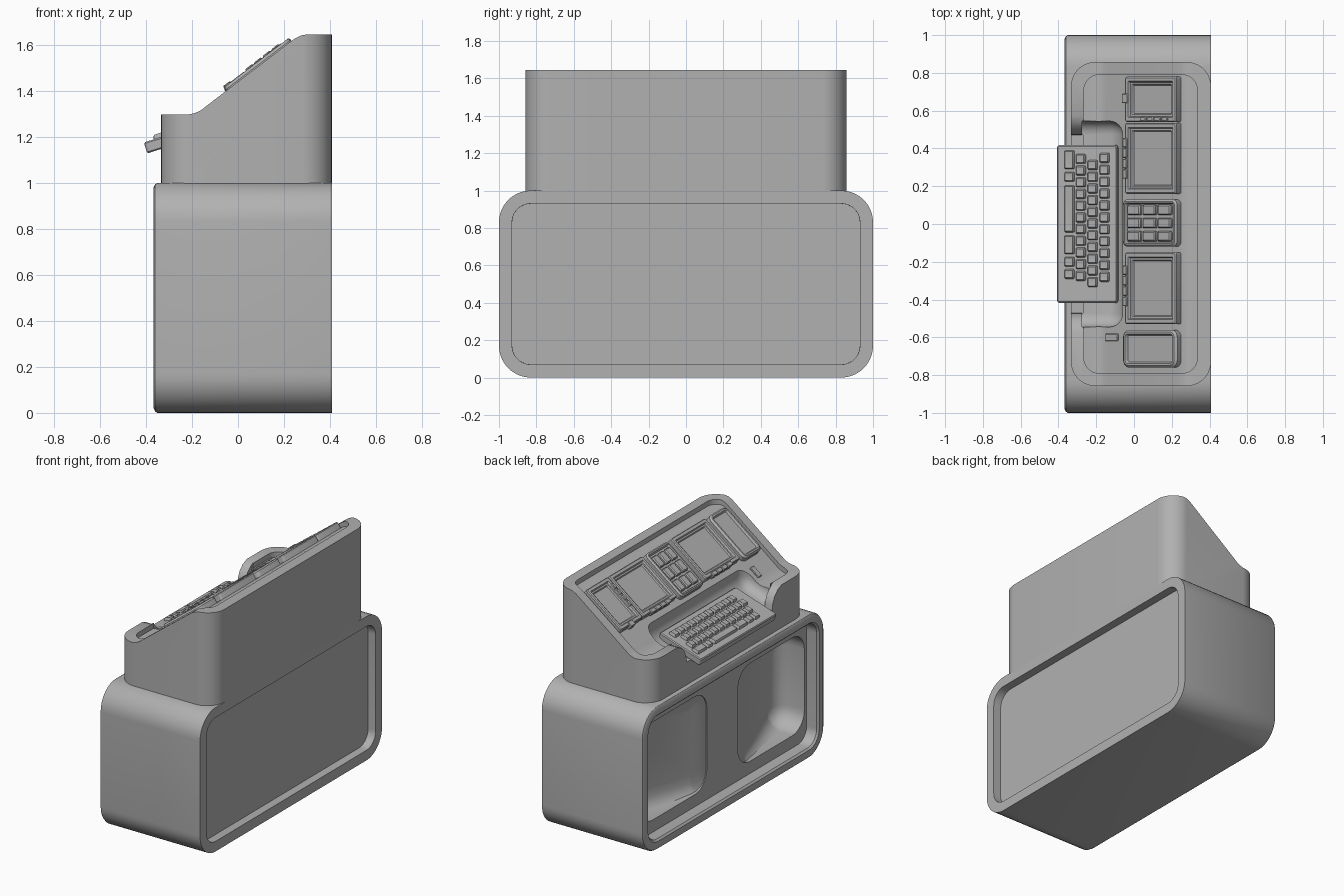
import bpy, bmesh, math
from mathutils import Matrix, Vector

if "Cube" in bpy.data.objects:
    bpy.data.objects.remove(bpy.data.objects["Cube"])

SIDE = Matrix(((0, 0, 1, 0), (1, 0, 0, 0), (0, 1, 0, 0), (0, 0, 0, 1)))  # u=y, v=z, w=x
FLAT = Matrix.Identity(4)
SLOPE = math.atan(0.765)
PANEL = Matrix.Translation((0, 0, 1.461)) @ Matrix.Rotation(-SLOPE, 4, 'Y')
KEYS = Matrix.Translation((-0.25, 0, 1.227)) @ Matrix.Rotation(-math.radians(18), 4, 'Y')
grey = bpy.data.materials.new('dark_grey')
grey.diffuse_color = (0.44, 0.44, 0.44, 1)
grey.use_nodes = True
grey.node_tree.nodes["Principled BSDF"].inputs["Base Color"].default_value = grey.diffuse_color


def rounded(w, h, r, seg):
    r = max(r, 0.003)
    pts = []
    for i, (sx, sy) in enumerate(((1, 1), (-1, 1), (-1, -1), (1, -1))):
        for k in range(seg + 1):
            a = math.pi / 2 * (i + k / seg)
            pts.append((sx * (w / 2 - r) + r * math.cos(a), sy * (h / 2 - r) + r * math.sin(a)))
    return pts


def finish(name, bm):
    bmesh.ops.recalc_face_normals(bm, faces=bm.faces[:])
    me = bpy.data.meshes.new(name)
    bm.to_mesh(me)
    bm.free()
    me.materials.append(grey)
    ob = bpy.data.objects.new(name, me)
    bpy.context.collection.objects.link(ob)
    return ob


def activate(ob):
    bpy.ops.object.select_all(action='DESELECT')
    ob.select_set(True)
    bpy.context.view_layer.objects.active = ob


def loft(name, rects, rings, mat, r=0.01, seg=4):
    """Rounded rectangles (u, v, w, h), skinned through rings of (inset, height)."""
    bm = bmesh.new()
    for u, v, w, h in rects:
        loops = [[bm.verts.new(mat @ Vector((u + p[0], v + p[1], z)))
                  for p in rounded(w - 2 * i, h - 2 * i, r - i, seg)] for i, z in rings]
        n = len(loops[0])
        for a, b in zip(loops, loops[1:]):
            for k in range(n):
                bm.faces.new((a[k], a[(k + 1) % n], b[(k + 1) % n], b[k]))
        bm.faces.new(loops[0])
        bm.faces.new(loops[-1])
    return finish(name, bm)


def prism(name, pts, lo, hi, dz=0, along_x=False):
    """Extrude an outline along y (points x, z) or along x (points y, z)."""
    bm = bmesh.new()
    a, b = ([bm.verts.new((t, p, z + dz) if along_x else (p, t, z + dz)) for p, z in pts]
            for t in (lo, hi))
    n = len(pts)
    bm.faces.new(a)
    bm.faces.new(b)
    for k in range(n):
        bm.faces.new((a[k], a[(k + 1) % n], b[(k + 1) % n], b[k]))
    return finish(name, bm)


def boolean(ob, cutter, op='DIFFERENCE'):
    activate(ob)
    m = ob.modifiers.new('cut', 'BOOLEAN')
    m.object, m.operation, m.solver = cutter, op, 'EXACT'
    bpy.ops.object.modifier_apply(modifier=m.name)
    bpy.data.objects.remove(cutter)


def on_slope(x0, x1, y0, y1):
    """Top-view rectangle to sloped panel coordinates."""
    c = math.cos(SLOPE)
    return ((x0 + x1) / 2 / c, (y0 + y1) / 2, (x1 - x0) / c, y1 - y0)


# Cabinet with a recessed back and an open front frame
cabinet = loft('cabinet', [(0, 0.5, 2, 1)],
               [(0.0705, 0.35), (0.07, 0.408), (0, 0.408), (0, -0.35), (0.006, -0.36),
                (0.02, -0.367), (0.06, -0.367), (0.072, -0.355), (0.075, -0.28)], SIDE, 0.17, 10)

# Two wells that deepen towards the outer sides
wells = loft('well_cutter', [(s * 0.535, 0.5, 0.73, 0.68) for s in (-1, 1)],
             [(0, -0.32), (0, -0.28), (0, -0.17), (0.02, -0.12), (0.06, -0.09), (0.11, -0.08)],
             SIDE, 0.13, 6)
for v in wells.data.vertices:
    if v.co.x > -0.279:
        v.co.x = -0.28 + (v.co.x + 0.28) * max(0.06, min(1, (abs(v.co.y) - 0.17) / 0.6))
boolean(cabinet, wells)

# Console body: rounded plan intersected with a sloped side profile
profile = [(-1, 0.8), (-1, 1.298), (-0.21, 1.298), (-0.185, 1.304), (-0.16, 1.316), (-0.14, 1.332),
           (0.226, 1.612), (0.25, 1.629), (0.275, 1.641), (0.3, 1.645), (1, 1.645), (1, 0.8)]
console = loft('console_body', [(0.037, 0, 0.742, 1.716)], [(0, 0.97), (0, 1.8)], FLAT, 0.13, 10)
boolean(console, prism('profile_cutter', profile, -1.2, 1.2), 'INTERSECT')

# Sunken instrument tray following the slope
tray = loft('tray_cutter', [(0.035, 0, 0.6, 1.58)], [(0, 1.1), (0, 1.9)], FLAT, 0.08, 8)
boolean(tray, prism('tray_floor_cutter', profile, -1.2, 1.2, -0.035))
boolean(console, tray)

# Keyboard bay with filleted walls, behind the front rim
bay = prism('bay_cutter', [(-0.6, 1.068), (-0.06, 1.246), (-0.06, 1.8), (-0.6, 1.8)], -0.545, 0.545)
activate(bay)
bev = bay.modifiers.new('bevel', 'BEVEL')
bev.width, bev.segments = 0.07, 6
bpy.ops.object.modifier_apply(modifier='bevel')
boolean(bay, loft('bay_limit', [(0.225, 0, 1, 2)], [(0, 0.9), (0, 2)], FLAT, 0.003, 1), 'INTERSECT')
boolean(console, bay)

# Rim dips in rounded shoulders under the keyboard
shoulder = [(0.47, 1.158), (0.475, 1.2), (0.495, 1.245), (0.53, 1.28), (0.575, 1.299), (0.575, 1.5)]
boolean(console, prism('rim_cutter', shoulder + [(-y, z) for y, z in reversed(shoulder)],
                       -0.5, -0.27, along_x=True))

# Keyboard plate and keys
loft('keyboard', [(0, 0, 0.335, 0.835)],
     [(0.006, -0.05), (0, -0.044), (0, -0.006), (0.006, 0)], KEYS, 0.015)
rows = [(-0.095, [(0.34, 0.1), (0.25, 0.052), (0.08, 0.25), (-0.11, 0.1), (-0.2, 0.052), (-0.265, 0.052)]),
        (-0.032, [(0.345 - 0.062 * i, 0.052) for i in range(11)]),
        (0.034, [(0.312 - 0.062 * i, 0.052) for i in range(11)]),
        (0.1, [(0.35 - 0.063 * i, 0.052) for i in range(11)])]
loft('keyboard_keys', [(u, v, 0.054, length) for u, keys in rows for v, length in keys],
     [(0, -0.005), (0, 0.006), (0.007, 0.018), (0.012, 0.017)], KEYS, 0.008, 2)

# Framed monitors on the slope
SCREEN = [(0, -0.06), (0, -0.006), (0.006, 0), (0.024, 0), (0.03, -0.012),
          (0.04, -0.012), (0.046, -0.02)]
loft('large_monitors', [on_slope(-0.05, 0.222, 0.16, 0.535), on_slope(-0.05, 0.222, -0.53, -0.15)],
     SCREEN, PANEL, 0.012, 3)
loft('small_monitor', [on_slope(-0.05, 0.222, 0.54, 0.78)], SCREEN, PANEL, 0.012, 3)
loft('side_display', [on_slope(-0.065, 0.222, -0.76, -0.56)],
     [(0, -0.06), (0, -0.012), (0.012, 0), (0.022, 0), (0.03, -0.015)], PANEL, 0.04, 5)

# Monitor buttons and knob
buttons = [on_slope(-0.058, -0.034, y - 0.025, y + 0.025)
           for start in (0.265, -0.41) for y in (start + 0.055 * i for i in range(4))]
buttons += [on_slope(x - 0.016, x + 0.016, 0.545, 0.568) for x in (0.05, 0.088, 0.126, 0.164)]
buttons.append(on_slope(-0.062, -0.03, 0.64, 0.69))
loft('monitor_buttons', buttons, [(0, -0.03), (0, 0.003), (0.004, 0.007)], PANEL, 0.005, 2)

# Number pad
loft('number_pad', [on_slope(-0.065, 0.222, -0.12, 0.13)],
     [(0, -0.06), (0, -0.01), (0.01, 0), (0.018, 0), (0.024, -0.02)], PANEL, 0.03, 5)
loft('number_pad_keys', [on_slope(x - 0.034, x + 0.034, y - 0.027, y + 0.027)
                         for x in (-0.003, 0.077, 0.157) for y in (-0.065, 0.005, 0.075)],
     [(0, -0.025), (0, -0.006), (0.006, 0.002)], PANEL, 0.008, 2)

# Single switch beside the bay
loft('switch', [on_slope(-0.175, -0.11, -0.62, -0.58)],
     [(0, -0.07), (0, -0.04), (0.004, -0.036)], PANEL, 0.005, 2)

for ob in bpy.data.objects:
    activate(ob)
    bpy.ops.object.shade_smooth_by_angle(angle=math.radians(32))
